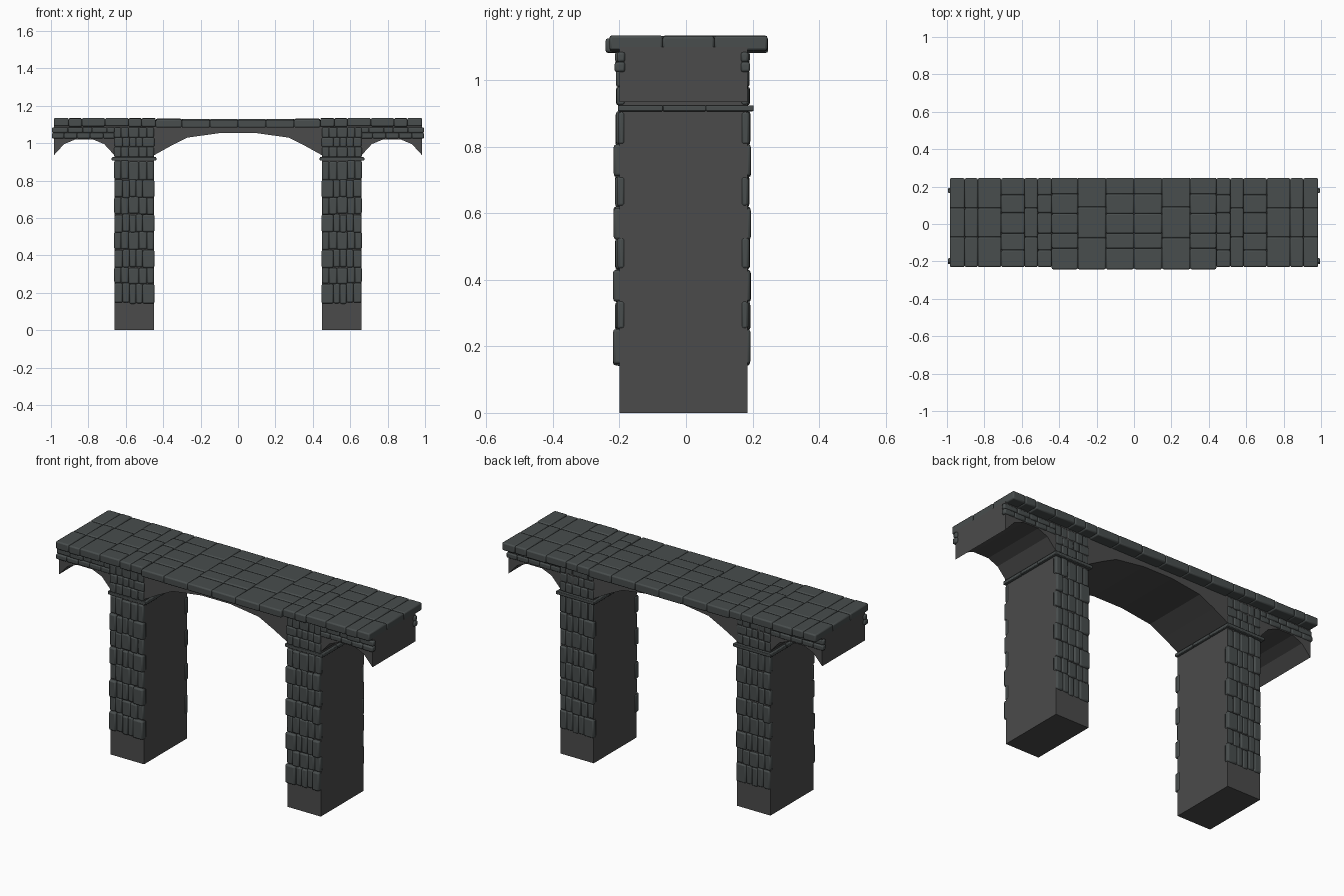
import bpy, bmesh, random
from mathutils import Matrix, Vector

if "Cube" in bpy.data.objects:
    bpy.data.objects.remove(bpy.data.objects["Cube"])

random.seed(4)


def material(name, col):
    m = bpy.data.materials.new(name)
    m.diffuse_color = (*col, 1)
    m.use_nodes = True
    m.node_tree.nodes["Principled BSDF"].inputs["Base Color"].default_value = m.diffuse_color
    return m


CORE = material("core_grey", (0.07, 0.07, 0.07))
STONE = material("stone_grey", (0.065, 0.075, 0.075))


def finish(name, bm, mat):
    me = bpy.data.meshes.new(name)
    bmesh.ops.recalc_face_normals(bm, faces=bm.faces)
    bm.to_mesh(me)
    bm.free()
    ob = bpy.data.objects.new(name, me)
    me.materials.append(mat)
    bpy.context.collection.objects.link(ob)
    return ob


def add_box(bm, x0, x1, y0, y1, z0, z1):
    size = (x1 - x0, y1 - y0, z1 - z0)
    mid = Vector(((x0 + x1) / 2, (y0 + y1) / 2, (z0 + z1) / 2))
    bmesh.ops.create_cube(bm, size=1, matrix=Matrix.Translation(mid) @ Matrix.Diagonal((*size, 1)))


def stones(name, boxes, bevel=0.007):
    bm = bmesh.new()
    for b in boxes:
        add_box(bm, *b)
    ob = finish(name, bm, STONE)
    mod = ob.modifiers.new("worn_edges", 'BEVEL')
    mod.width, mod.segments = bevel, 2
    bpy.ops.object.select_all(action='DESELECT')
    ob.select_set(True)
    bpy.context.view_layer.objects.active = ob
    bpy.ops.object.shade_smooth_by_angle(angle=0.6)
    return ob


def both(box):
    """A box and its mirror image in x."""
    x0, x1, *rest = box
    return [box, (-x1, -x0, *rest)]


def facing(x0, x1, z0, z1, proud):
    """A facing stone on front and back, mirrored to both sides."""
    j = random.uniform(-0.002, 0.002)
    return (both((x0, x1, -0.203 - proud + j, -0.183, z0, z1)) +
            both((x0, x1, 0.165, 0.187 + proud * 0.5 + j, z0, z1)))


# Core: one arch-and-pier outline extruded through the width
half = [(0.09, 1.055), (0.27, 1.03), (0.36, 0.985), (0.45, 0.935), (0.45, 0), (0.66, 0), (0.66, 0.935),
        (0.715, 0.995), (0.775, 1.02), (0.87, 1.02), (0.93, 0.995), (0.985, 0.935), (0.985, 1.1)]
outline = half + [(-x, z) for x, z in reversed(half)]
bm = bmesh.new()
face = bm.faces.new([bm.verts.new((x, -0.2, z)) for x, z in outline])
ext = bmesh.ops.extrude_face_region(bm, geom=[face])
bmesh.ops.translate(bm, vec=(0, 0.385, 0), verts=[v for v in ext['geom'] if isinstance(v, bmesh.types.BMVert)])
finish("bridge_core", bm, CORE)

# Pier facing: alternating courses of upright stones
splits = ([0.447, 0.51, 0.545, 0.58, 0.617, 0.66], [0.45, 0.487, 0.53, 0.585, 0.625, 0.662])
levels = [0.145, 0.25, 0.335, 0.43, 0.525, 0.62, 0.71, 0.805, 0.905]
boxes = []
for i, (z0, z1) in enumerate(zip(levels, levels[1:])):
    s = splits[i % 2]
    for k, (a, b) in enumerate(zip(s, s[1:])):
        j = random.uniform(-0.004, 0.004)
        proud = (0.015 if i % 2 == 0 else 0.004) if k in (0, 4) else 0.009
        boxes += facing(a, b, z0 + j, z1 + j, proud)
stones("pier_stones", boxes, 0.008)

# Upper pier facing, between ledge and deck
boxes = []
for i, (z0, z1) in enumerate([(0.925, 0.98), (0.98, 1.03), (1.03, 1.085)]):
    s = splits[(i + 1) % 2]
    for a, b in zip(s, s[1:]):
        boxes += facing(a, b, z0, z1, random.uniform(0.002, 0.009))
stones("upper_pier_stones", boxes)

# Ledge capping each pier
boxes = []
for y0, y1 in [(-0.205, -0.07), (-0.07, 0.06), (0.06, 0.203)]:
    boxes += both((0.437, 0.675, y0, y1, 0.907, 0.925))
stones("pier_ledge", boxes, 0.003)

# Thin wall courses along the outer spans
boxes = []
for z0, z1, s in [(1.025, 1.055, [0.66, 0.72, 0.79, 0.86, 0.93, 0.995]),
                  (1.055, 1.085, [0.66, 0.70, 0.78, 0.83, 0.91, 0.995])]:
    for a, b in zip(s, s[1:]):
        boxes += facing(a, b, z0, z1, random.uniform(0.004, 0.012))
stones("outer_wall_courses", boxes)

# Paving at both ends: columns with alternating joints
three = [-0.23, -0.07, 0.085, 0.245]
five = [-0.23, -0.14, -0.05, 0.06, 0.155, 0.245]
boxes = []
cols = [0.44, 0.515, 0.585, 0.71, 0.835, 0.905, 0.985]
for i, (a, b) in enumerate(zip(cols, cols[1:])):
    rows = five if i in (0, 2) else three
    for y0, y1 in zip(rows, rows[1:]):
        j = random.uniform(-0.003, 0.001)
        boxes += both((a, b, y0, y1, 1.09 + j, 1.134 + j))
stones("end_paving", boxes)

# Paving over the main span
three = [-0.242, -0.075, 0.09, 0.247]
five = [-0.242, -0.13, -0.05, 0.055, 0.16, 0.247]
boxes = []
cols = [0, 0.15, 0.3, 0.44]
for i, (a, b) in enumerate(zip(cols, cols[1:])):
    rows = three if i == 1 else five
    for y0, y1 in zip(rows, rows[1:]):
        j = random.uniform(-0.003, 0.001)
        low = 0.005 if y0 < -0.2 else 0
        boxes += both((a, b, y0, y1, 1.083 + j, 1.13 + j - low))
stones("span_paving", boxes)
